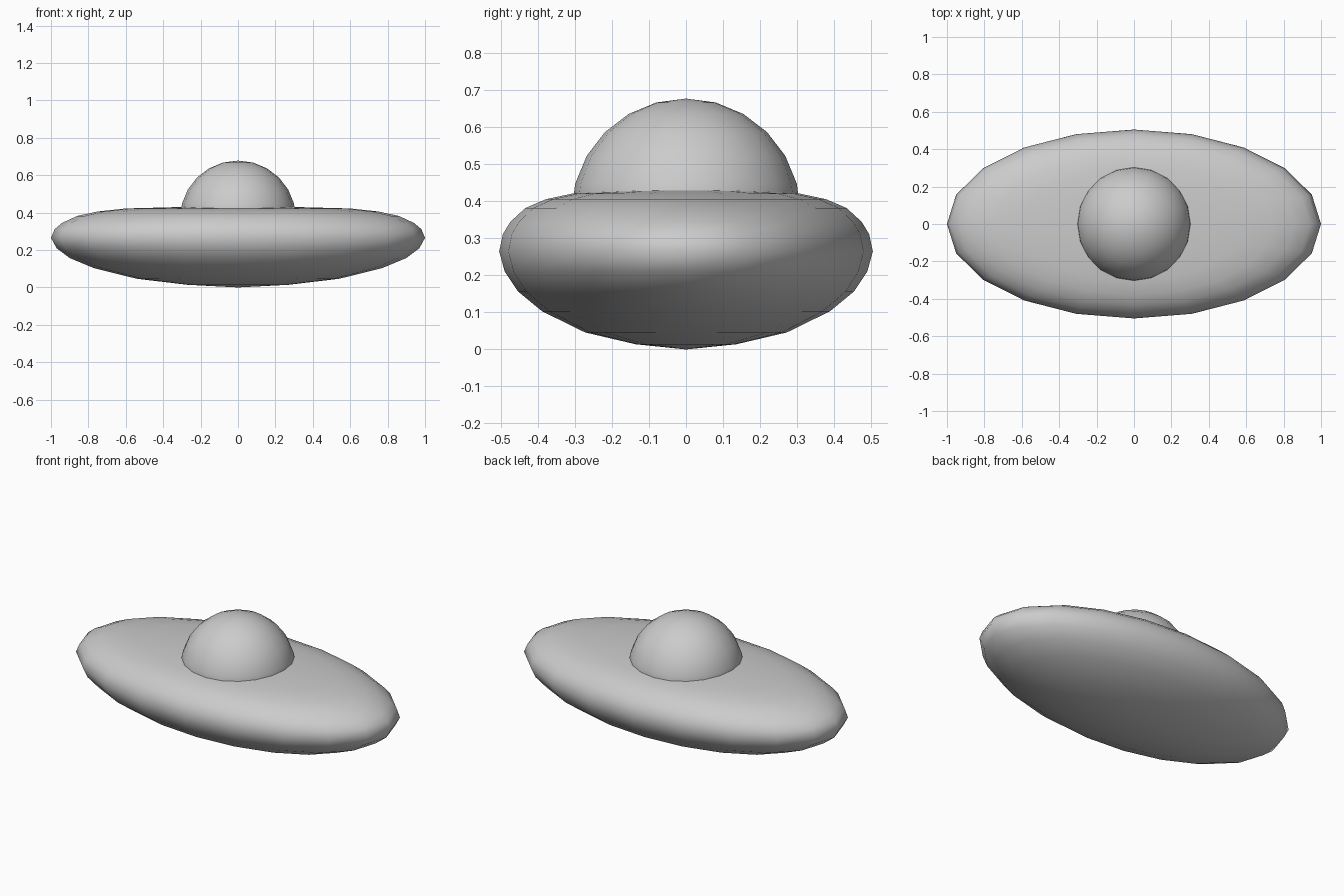
import bpy, bmesh, math

if "Cube" in bpy.data.objects:
    bpy.data.objects.remove(bpy.data.objects["Cube"])


def lathe(name, profile, segments, y_scale=1.0):
    """Revolve an (r, z) profile about z; r = 0 marks a pole."""
    bm = bmesh.new()
    rings = []
    for r, z in profile:
        if r == 0:
            rings.append([bm.verts.new((0, 0, z))] * segments)
        else:
            rings.append([bm.verts.new((r * math.cos(2 * math.pi * i / segments),
                                        r * math.sin(2 * math.pi * i / segments) * y_scale, z))
                          for i in range(segments)])
    for a, b in zip(rings, rings[1:]):
        for i in range(segments):
            j = (i + 1) % segments
            corners = list(dict.fromkeys((a[i], a[j], b[j], b[i])))
            bm.faces.new(corners)
    bmesh.ops.recalc_face_normals(bm, faces=bm.faces)
    for f in bm.faces:
        f.smooth = True
    mesh = bpy.data.meshes.new(name)
    bm.to_mesh(mesh)
    bm.free()
    obj = bpy.data.objects.new(name, mesh)
    bpy.context.collection.objects.link(obj)
    return obj


# Oval saucer hull: rounded belly, flattened deck
hull = [(0, 0), (0.27, 0.014), (0.54, 0.046), (0.77, 0.103), (0.9, 0.157),
        (0.97, 0.21), (1, 0.265), (0.98, 0.312), (0.94, 0.345), (0.86, 0.382),
        (0.75, 0.406), (0.6, 0.422), (0.3, 0.43), (0, 0.431)]
lathe("saucer_hull", hull, 20, 0.505)

# Round cockpit dome, sunk slightly into the deck
R, CZ = 0.31, 0.368
dome = [(R * math.cos(math.radians(a)), CZ + R * math.sin(math.radians(a)))
        for a in range(0, 90, 15)] + [(0, CZ + R)]
lathe("cockpit_dome", [(0, CZ)] + [(R * 0.98, CZ - 0.01)] + dome, 20)
